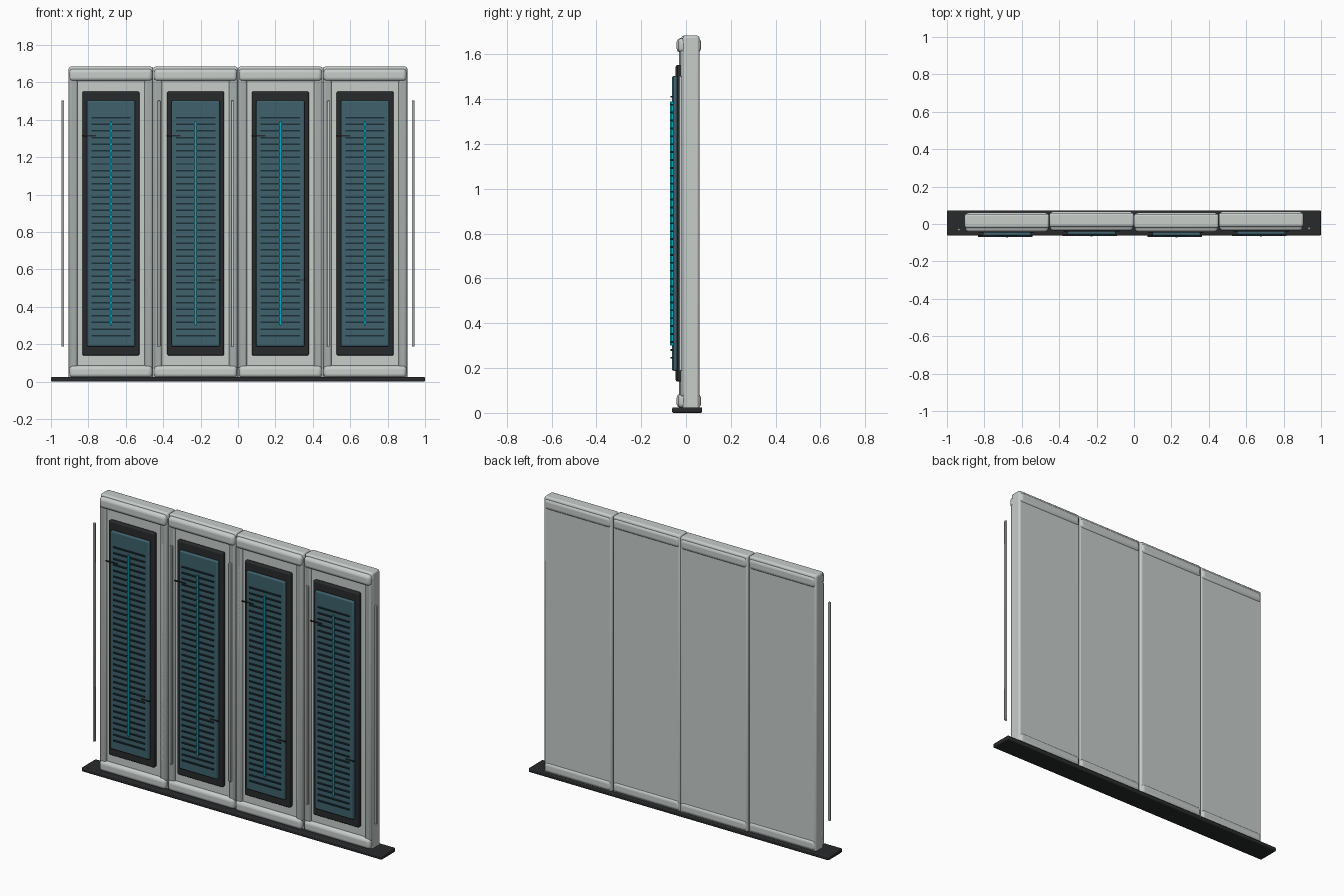
import bpy, math

if "Cube" in bpy.data.objects:
    bpy.data.objects.remove(bpy.data.objects["Cube"])


def material(name, rgb):
    m = bpy.data.materials.new(name)
    m.diffuse_color = (*rgb, 1)
    m.use_nodes = True
    m.node_tree.nodes["Principled BSDF"].inputs["Base Color"].default_value = m.diffuse_color
    return m


DARK = material("charcoal", (0.022, 0.023, 0.025))
BLUE = material("slate_blue", (0.05, 0.12, 0.15))
CYAN = material("cyan", (0.0, 0.42, 0.55))
SLAT = material("slat_dark", (0.012, 0.03, 0.04))
STILE = material("stile_grey", (0.38, 0.42, 0.41))
GREY = material("light_grey", (0.57, 0.61, 0.59))


def box(name, x, y, z, mat, bevel=0.0, segments=3):
    """Box from (min, max) ranges, with an optional rounded edge."""
    r = (x, y, z)
    bpy.ops.mesh.primitive_cube_add(size=1, location=[(a + b) / 2 for a, b in r])
    o = bpy.context.object
    o.name = name
    o.scale = [b - a for a, b in r]
    bpy.ops.object.transform_apply(location=False, rotation=False, scale=True)
    o.data.materials.append(mat)
    if bevel:
        m = o.modifiers.new("round", 'BEVEL')
        m.width, m.segments = bevel, segments
        bpy.ops.object.shade_smooth_by_angle(angle=math.radians(35))
    return o


# floor plinth
box("base_plate", (-1, 1), (-0.062, 0.072), (0, 0.025), DARK, 0.006, 2)

PITCH = 0.453
for i in range(4):
    cx = (i - 1.5) * PITCH
    dy = -0.003 if i % 2 == 0 else 0.003   # alternate panels sit slightly forward

    def part(name, x0, x1, y0, y1, z0, z1, mat, bevel=0.0, segments=3):
        return box(f"{name}_{i + 1}", (cx + x0, cx + x1), (dy + y0, dy + y1),
                   (z0, z1), mat, bevel, segments)

    # main slab with top and bottom rails
    part("panel_body", -0.226, 0.226, -0.018, 0.057, 0.002, 1.684, GREY, 0.012)
    part("top_rail", -0.222, 0.222, -0.039, 0.064, 1.607, 1.673, GREY, 0.02, 4)
    part("bottom_rail", -0.222, 0.222, -0.039, 0.064, 0.022, 0.086, GREY, 0.02, 4)

    # side stiles and thin trim rods
    for s, side in ((-1, "left"), (1, "right")):
        xs = sorted((s * 0.178, s * 0.224))
        part(f"{side}_stile", *xs, -0.028, 0.0, 0.07, 1.62, STILE, 0.012)
        xr = sorted((s * 0.25, s * 0.264))
        part(f"{side}_trim_rod", *xr, -0.034, -0.02, 0.187, 1.503, GREY, 0.003, 2)

    # dark surround, blue inset and glowing centre strip
    part("inset_frame", -0.152, 0.152, -0.043, -0.015, 0.14, 1.552, DARK, 0.008)
    part("inset_panel", -0.129, 0.129, -0.06, -0.04, 0.188, 1.503, BLUE, 0.008)
    part("light_strip", -0.005, 0.005, -0.069, -0.058, 0.30, 1.39, CYAN)

    # louvre slats: one box repeated by an array
    slat = part("louvre_slats", -0.105, 0.105, -0.067, -0.057, 0.242, 0.25, SLAT)
    arr = slat.modifiers.new("rows", 'ARRAY')
    arr.count = 34
    arr.use_relative_offset = False
    arr.use_constant_offset = True
    arr.constant_offset_displace = (0, 0, 0.0353)

    # small scuff bars
    part("upper_scuff", -0.155, -0.08, -0.066, -0.059, 1.312, 1.319, DARK)
    part("lower_scuff", 0.08, 0.136, -0.066, -0.059, 0.541, 0.547, DARK)
